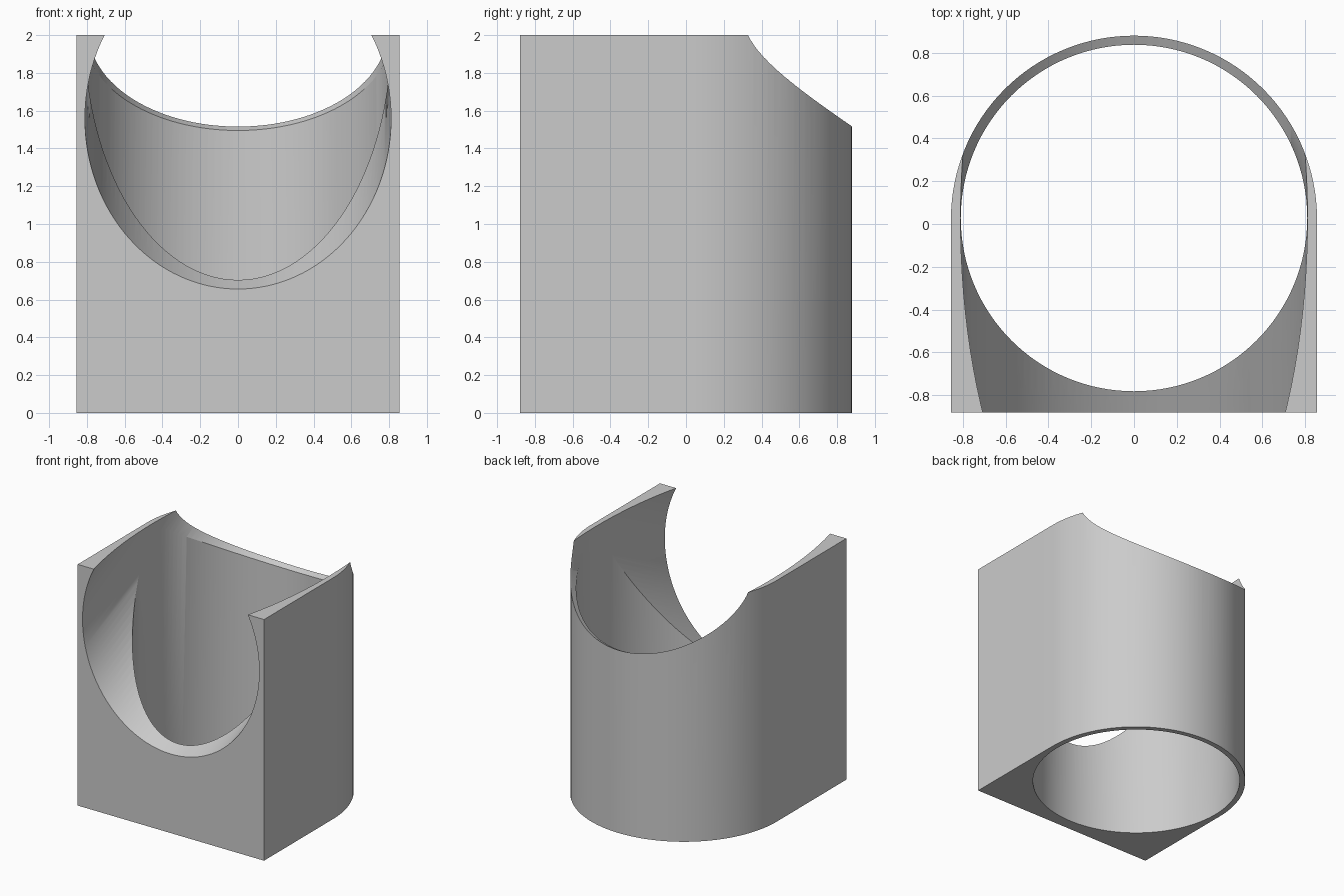
import bpy, bmesh, math
from mathutils import Matrix, Vector

cube = bpy.data.objects.get("Cube")
if cube:
    bpy.data.objects.remove(cube, do_unlink=True)

HALF_W, FRONT, AXIS_Y, HEIGHT = 0.855, -0.88, 0.025, 2.0
BORE_R = 0.81
SLOPE = math.atan(0.4886)      # rise of the slanted bore towards the back
SEGMENTS = 128

grey = bpy.data.materials.new("plain grey")
grey.use_nodes = True
colour = (0.6, 0.6, 0.6, 1)
grey.diffuse_color = colour
grey.node_tree.nodes["Principled BSDF"].inputs["Base Color"].default_value = colour


def add_object(name, bm):
    bmesh.ops.recalc_face_normals(bm, faces=bm.faces)
    mesh = bpy.data.meshes.new(name)
    bm.to_mesh(mesh)
    bm.free()
    mesh.materials.append(grey)
    obj = bpy.data.objects.new(name, mesh)
    bpy.context.collection.objects.link(obj)
    return obj


def cylinder(name, radius, depth, matrix):
    bm = bmesh.new()
    bmesh.ops.create_cone(bm, cap_ends=True, segments=SEGMENTS, radius1=radius,
                          radius2=radius, depth=depth, matrix=matrix)
    obj = add_object(name, bm)
    obj.hide_render = True
    return obj


# Body: square front, half-round back, pulled up to full height
bm = bmesh.new()
half = SEGMENTS // 2
outline = [(-HALF_W, FRONT), (HALF_W, FRONT)]
outline += [(HALF_W * math.cos(math.pi * i / half),
             AXIS_Y + HALF_W * math.sin(math.pi * i / half)) for i in range(half + 1)]
base = bm.faces.new([bm.verts.new((x, y, 0)) for x, y in outline])
top = bmesh.ops.extrude_face_region(bm, geom=[base])["geom"]
bmesh.ops.translate(bm, vec=(0, 0, HEIGHT),
                    verts=[v for v in top if isinstance(v, bmesh.types.BMVert)])
body = add_object("saddle_sleeve", bm)

# Upright bore and slanted bore, whose axes meet at the top
upright = cylinder("upright_bore_cutter", BORE_R - 0.0005, 6,
                   Matrix.Translation((0, AXIS_Y + 0.003, HEIGHT / 2)))
slanted = cylinder("slanted_bore_cutter", BORE_R + 0.0005, 6,
                   Matrix.Translation((0, AXIS_Y, HEIGHT))
                   @ Matrix.Rotation(SLOPE - math.pi / 2, 4, "X"))

# Cut both bores out of the body
bpy.context.view_layer.objects.active = body
body.select_set(True)
for cutter in (upright, slanted):
    mod = body.modifiers.new(cutter.name, "BOOLEAN")
    mod.operation = "DIFFERENCE"
    mod.solver = "EXACT"
    mod.object = cutter
    bpy.ops.object.modifier_apply(modifier=mod.name)
    bpy.data.objects.remove(cutter, do_unlink=True)

bpy.ops.object.shade_smooth_by_angle(angle=math.radians(25))
